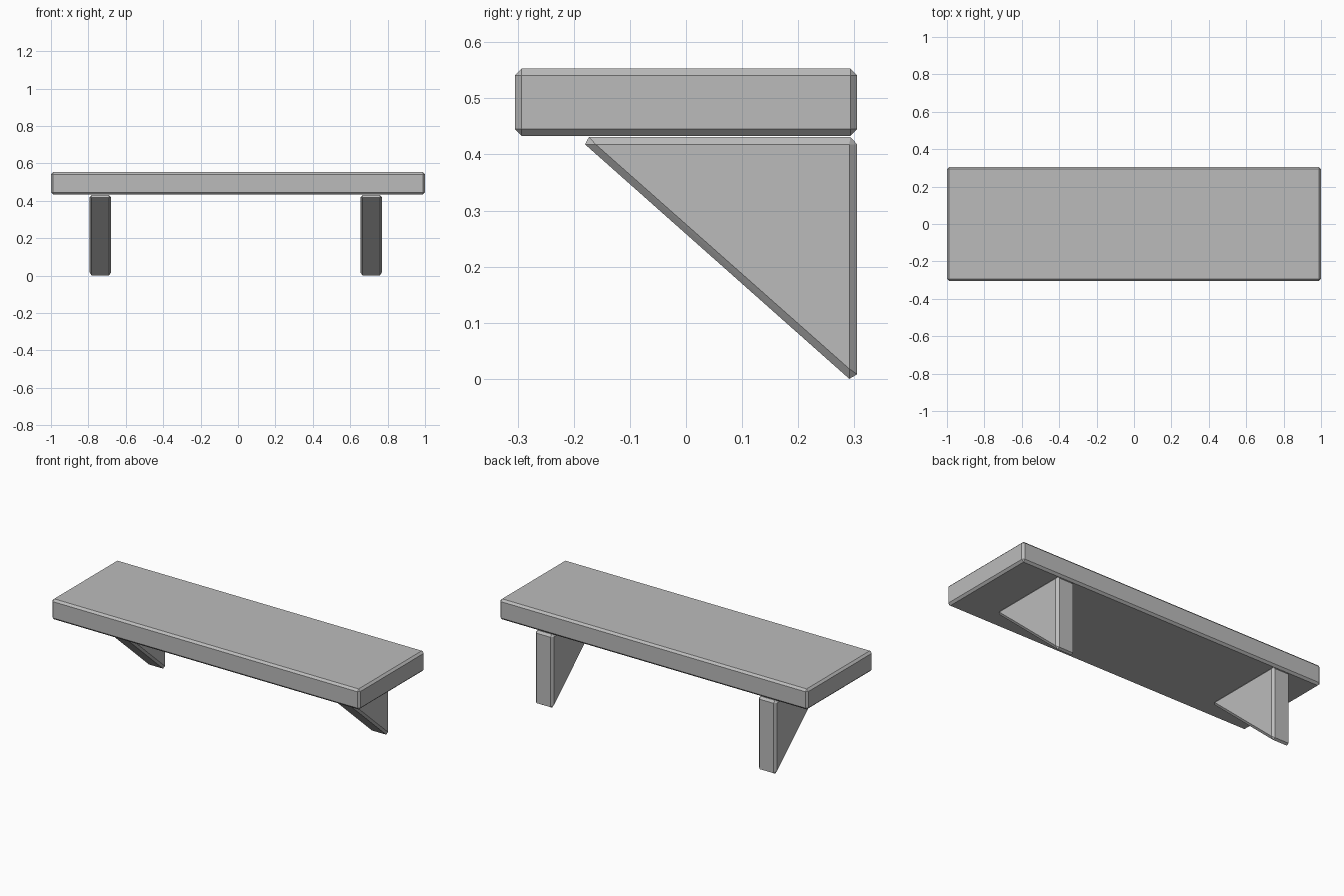
import bpy
import bmesh

cube = bpy.data.objects.get("Cube")
if cube:
    bpy.data.objects.remove(cube, do_unlink=True)

grey = bpy.data.materials.new("plain_grey")
grey.use_nodes = True
grey.diffuse_color = (0.5, 0.5, 0.5, 1)
grey.node_tree.nodes["Principled BSDF"].inputs["Base Color"].default_value = (0.5, 0.5, 0.5, 1)


def add_object(name, bm, location):
    bmesh.ops.recalc_face_normals(bm, faces=bm.faces)
    mesh = bpy.data.meshes.new(name)
    bm.to_mesh(mesh)
    bm.free()
    mesh.materials.append(grey)
    obj = bpy.data.objects.new(name, mesh)
    obj.location = location
    bpy.context.collection.objects.link(obj)
    return obj


# Shelf board: a chamfered slab
bm = bmesh.new()
bmesh.ops.create_cube(bm, size=1)
bmesh.ops.scale(bm, vec=(2, 0.61, 0.12), verts=bm.verts)
board = add_object("shelf_board", bm, (0, 0, 0.493))
chamfer = board.modifiers.new("chamfer", 'BEVEL')
chamfer.width = 0.012
chamfer.segments = 1

# Triangular brackets: (y, z) rim outline and the smaller side face
RIM = [(-0.18, 0.418), (-0.173, 0.431), (0.293, 0.431),
       (0.305, 0.418), (0.305, 0.008), (0.291, 0.0)]
SIDE = [(-0.161, 0.418), (0.291, 0.418), (0.291, 0.018)]


def add_bracket(name, x):
    bm = bmesh.new()
    for side in (-1, 1):
        for outline, half_width in ((RIM, 0.046), (SIDE, 0.058)):
            for y, z in outline:
                bm.verts.new((side * half_width, y, z))
    bmesh.ops.convex_hull(bm, input=bm.verts)
    bmesh.ops.dissolve_limit(bm, angle_limit=0.03, verts=bm.verts, edges=bm.edges)
    add_object(name, bm, (x, 0, 0))


add_bracket("right_bracket", -0.736)
add_bracket("left_bracket", 0.712)
